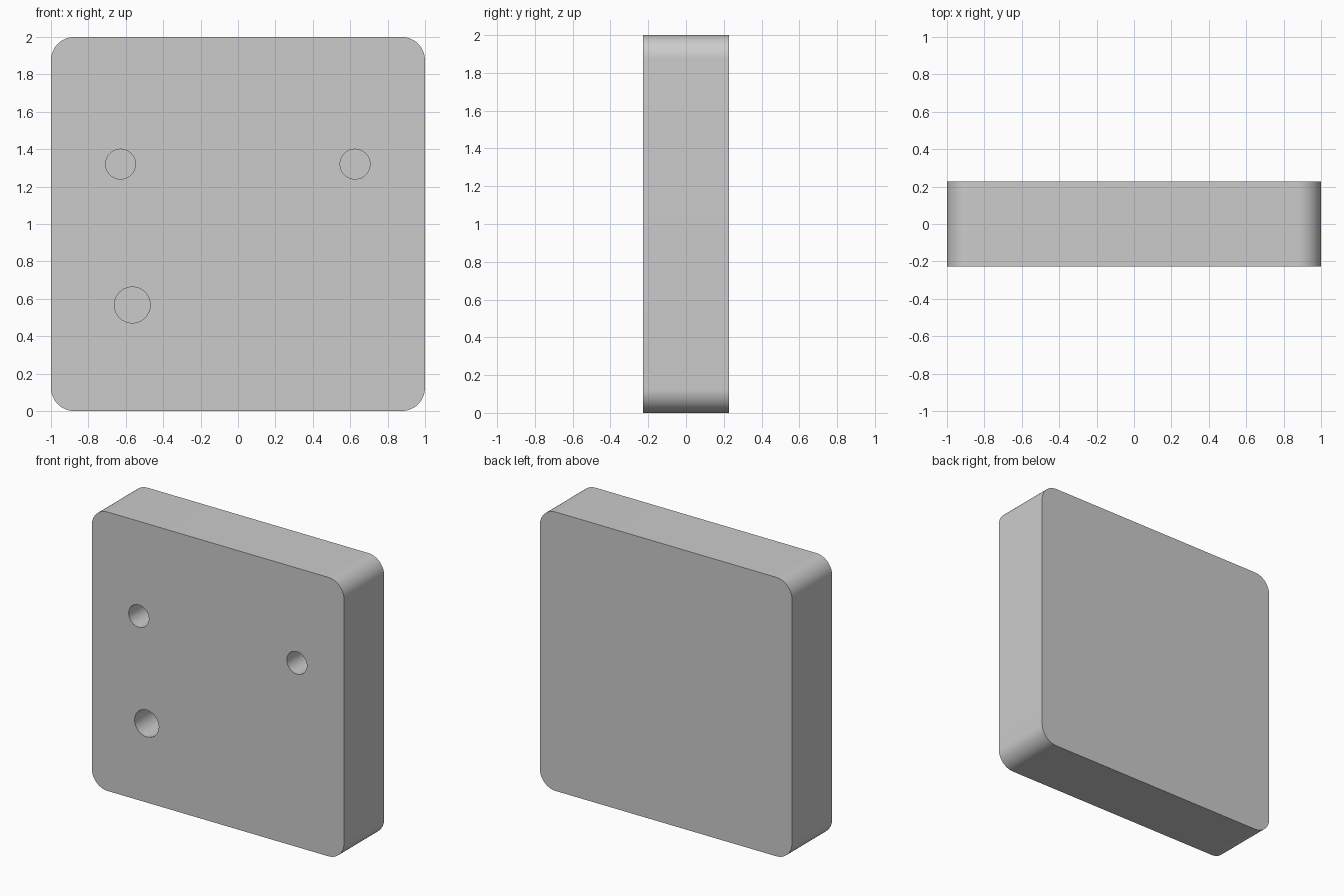
import bpy, bmesh
from math import pi, sin, cos, radians

if "Cube" in bpy.data.objects:
    bpy.data.objects.remove(bpy.data.objects["Cube"])

HALF, THICK, RADIUS, DEPTH = 1.0, 0.455, 0.125, 0.32
FRONT = -THICK / 2


def prism(name, outline, y0, y1):
    """Extrude an x/z outline along y."""
    bm = bmesh.new()
    face = bm.faces.new([bm.verts.new((x, y0, z)) for x, z in outline])
    ext = bmesh.ops.extrude_face_region(bm, geom=[face])
    moved = [g for g in ext["geom"] if isinstance(g, bmesh.types.BMVert)]
    bmesh.ops.translate(bm, verts=moved, vec=(0, y1 - y0, 0))
    bmesh.ops.recalc_face_normals(bm, faces=bm.faces)
    mesh = bpy.data.meshes.new(name)
    bm.to_mesh(mesh)
    bm.free()
    obj = bpy.data.objects.new(name, mesh)
    bpy.context.collection.objects.link(obj)
    return obj


def arc(cx, cz, r, start, sweep, steps):
    return [(cx + r * cos(start + sweep * i / steps),
             cz + r * sin(start + sweep * i / steps)) for i in range(steps + 1)]


# Square plate with rounded corners
inner = HALF - RADIUS
outline = []
for k, (sx, sz) in enumerate([(1, 1), (-1, 1), (-1, -1), (1, -1)]):
    outline += arc(sx * inner, HALF + sz * inner, RADIUS, k * pi / 2, pi / 2, 16)
plate = prism("plate", outline, FRONT, -FRONT)

# Blind round holes in the front face
for x, z, r in [(-0.628, 1.32, 0.08), (0.626, 1.32, 0.08), (-0.565, 0.567, 0.096)]:
    cutter = prism("hole_cutter", arc(x, z, r, 0, 2 * pi, 48)[:-1],
                   FRONT - 0.1, FRONT + DEPTH)
    cutter.hide_render = True
    bpy.context.view_layer.objects.active = plate
    mod = plate.modifiers.new("hole", 'BOOLEAN')
    mod.operation, mod.solver, mod.object = 'DIFFERENCE', 'EXACT', cutter
    bpy.ops.object.modifier_apply(modifier=mod.name)
    bpy.data.objects.remove(cutter)

# Smooth the rounded walls, keep the rims sharp
bpy.ops.object.select_all(action='DESELECT')
plate.select_set(True)
bpy.context.view_layer.objects.active = plate
bpy.ops.object.shade_smooth_by_angle(angle=radians(30))
